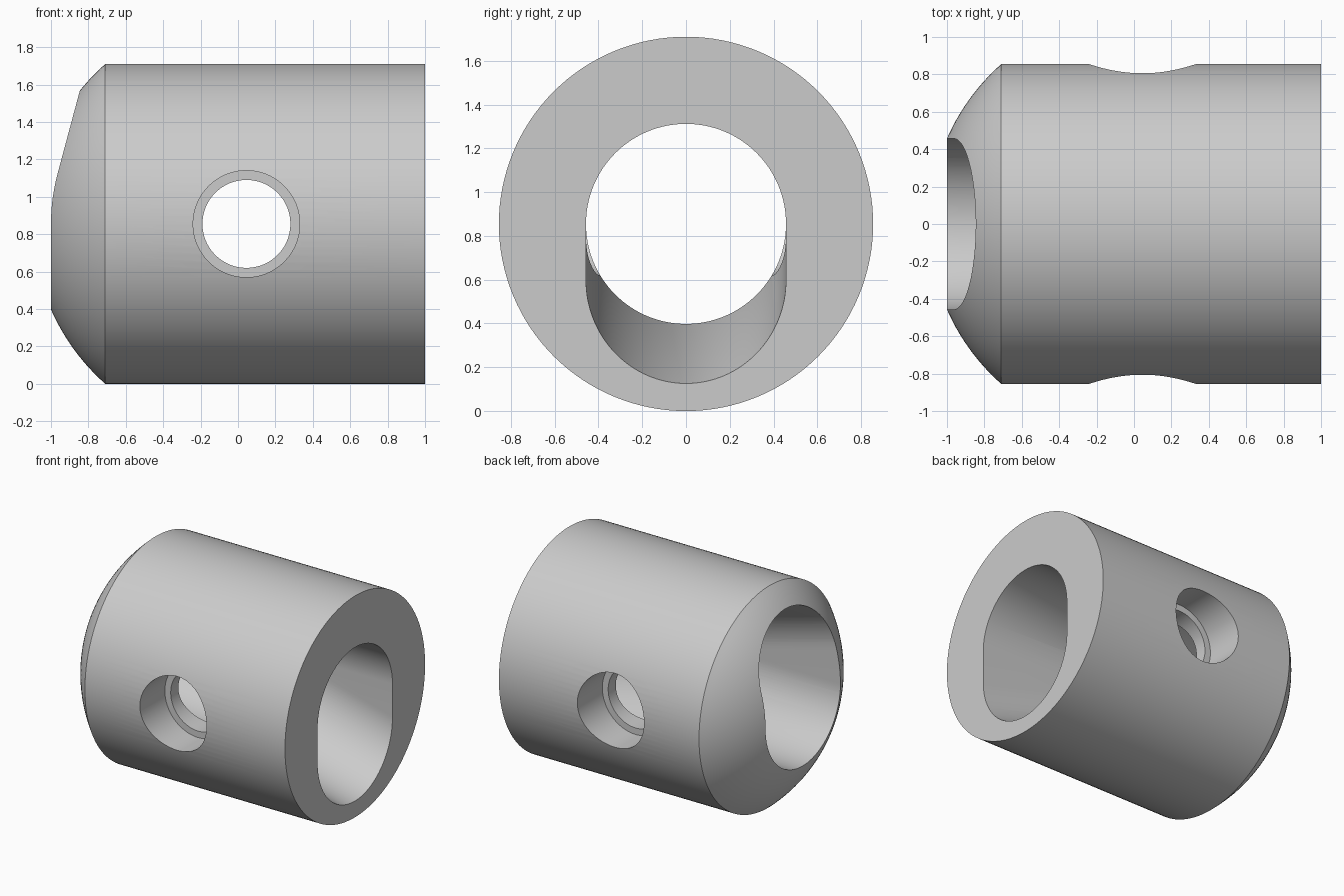
import bpy, bmesh
from math import sin, cos, tan, pi, radians, sqrt, asin

if "Cube" in bpy.data.objects:
    bpy.data.objects.remove(bpy.data.objects["Cube"])

CZ = 0.855            # height of the main axis, and outer radius
PX = 0.045            # pivot: centre of cross hole and of spherical end
BORE = 0.457          # bore radius
TILT = radians(15)    # swing angle of the bore
SPHERE = sqrt((1 + PX) ** 2 + BORE ** 2)
SEG = 128


def make_object(name, bm):
    bmesh.ops.remove_doubles(bm, verts=bm.verts[:], dist=1e-5)
    bmesh.ops.recalc_face_normals(bm, faces=bm.faces[:])
    mesh = bpy.data.meshes.new(name)
    bm.to_mesh(mesh)
    bm.free()
    obj = bpy.data.objects.new(name, mesh)
    bpy.context.collection.objects.link(obj)
    return obj


def skin(name, rings):
    """Closed solid through a list of equally long point rings."""
    bm = bmesh.new()
    rows = [[bm.verts.new(p) for p in ring] for ring in rings]
    n = len(rows[0])
    for a, b in zip(rows, rows[1:]):
        for i in range(n):
            j = (i + 1) % n
            bm.faces.new((a[i], a[j], b[j], b[i]))
    bm.faces.new(rows[0])
    bm.faces.new(rows[-1])
    return make_object(name, bm)


def turn(name, profile, place):
    """Revolve (distance, radius) pairs; place maps (d, u, v) to a point."""
    return skin(name, [[place(d, r * cos(2 * pi * i / SEG), r * sin(2 * pi * i / SEG))
                        for i in range(SEG)] for d, r in profile])


# Body: cylinder with a spherical left end centred on the pivot
a_max = asin(CZ / SPHERE)
profile = [(PX - SPHERE * cos(a), SPHERE * sin(a))
           for a in (a_max * (0.1 + 0.9 * k / 20) for k in range(21))]
profile.append((1, CZ))
body = turn("pivot_sleeve", profile, lambda d, u, v: (d, u, CZ + v))

# Bore: a round hole swept through the tilt angle about the pivot
HALF = SEG // 2


def bore_ring(x):
    ring = []
    for side in (1, -1):
        for i in range(HALF + 1):
            t = pi * i / HALF
            y, h = side * BORE * cos(t), BORE * sin(t)
            dx = side * h * tan(TILT / 2) if x == 0 else x
            level = side * h
            tilted = -dx * tan(TILT) + side * h / cos(TILT)
            z = max(level, tilted) if side > 0 else min(level, tilted)
            ring.append((PX + dx, y, CZ + z))
    return ring


bore = skin("bore_cutter", [bore_ring(x) for x in (-1.5, 0, 1.5)])

# Cross hole: counterbored from both sides
steps = [(-1, .285), (-.55, .285), (-.55, .235), (.55, .235), (.55, .285), (1, .285)]
cross = turn("cross_hole_cutter", steps, lambda d, u, v: (PX + u, d, CZ + v))

bpy.context.view_layer.objects.active = body
body.select_set(True)
for cutter in (bore, cross):
    cutter.hide_render = True
    mod = body.modifiers.new(cutter.name, 'BOOLEAN')
    mod.operation = 'DIFFERENCE'
    mod.solver = 'EXACT'
    mod.object = cutter
    bpy.ops.object.modifier_apply(modifier=mod.name)
    bpy.data.objects.remove(cutter)

bpy.ops.object.shade_smooth_by_angle(angle=radians(25))
